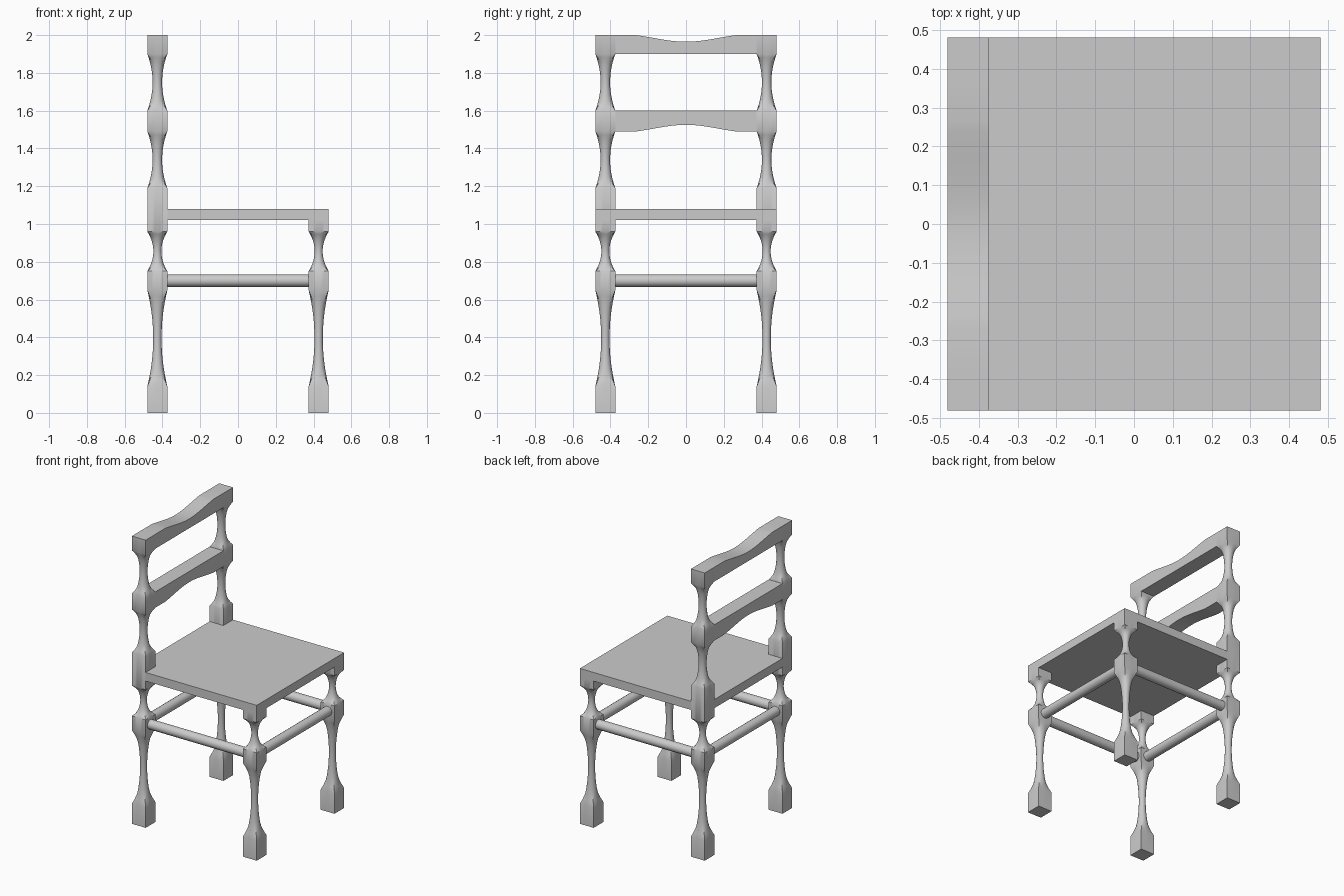
import bpy, bmesh, math
from mathutils import Vector

cube = bpy.data.objects.get("Cube")
if cube:
    bpy.data.objects.remove(cube, do_unlink=True)

wood = bpy.data.materials.new("plain grey")
wood.use_nodes = True
GREY = (0.6, 0.6, 0.6, 1)
wood.diffuse_color = GREY
wood.node_tree.nodes["Principled BSDF"].inputs["Base Color"].default_value = GREY

HALF = 0.48            # half the chair's width and depth
W = 0.053              # half the post's width
POST = HALF - W        # post centre
INNER = HALF - 2 * W   # inner face of the posts
SIDES = 24


def finish(name, bm, smooth=True):
    bmesh.ops.recalc_face_normals(bm, faces=bm.faces)
    mesh = bpy.data.meshes.new(name)
    bm.to_mesh(mesh)
    bm.free()
    mesh.materials.append(wood)
    obj = bpy.data.objects.new(name, mesh)
    bpy.context.collection.objects.link(obj)
    bpy.ops.object.select_all(action="DESELECT")
    obj.select_set(True)
    bpy.context.view_layer.objects.active = obj
    if smooth:
        bpy.ops.object.shade_smooth_by_angle(angle=math.radians(32))
    return obj


def extrude(name, points, direction):
    bm = bmesh.new()
    face = bm.faces.new([bm.verts.new(p) for p in points])
    out = bmesh.ops.extrude_face_region(bm, geom=[face])
    moved = [v for v in out["geom"] if isinstance(v, bmesh.types.BMVert)]
    bmesh.ops.translate(bm, verts=moved, vec=Vector(direction))
    return finish(name, bm)


def ring(bm, x, y, z, r, square):
    """Cross-section that blends from a circle to a square."""
    verts = []
    for i in range(SIDES):
        a = math.tau * (i + 0.0) / SIDES
        c, s = math.cos(a), math.sin(a)
        k = 1 + square * (1 / max(abs(c), abs(s)) - 1)
        verts.append(bm.verts.new((x + r * k * c, y + r * k * s, z)))
    return verts


def post(name, x, y, blocks, waists):
    """Square blocks joined by turned hourglass sections."""
    bm = bmesh.new()
    rings = []
    for i, (low, high) in enumerate(blocks):
        rings += [ring(bm, x, y, low, W, 1), ring(bm, x, y, high, W, 1)]
        if i < len(waists):
            top = blocks[i + 1][0]
            for j in range(1, 16):
                t = j / 16
                u = abs(2 * t - 1)
                r = waists[i] + (W - waists[i]) * u ** 2
                square = max(0, (u - 0.7) / 0.3)
                rings.append(ring(bm, x, y, high + (top - high) * t, r, square))
    for a, b in zip(rings, rings[1:]):
        for i in range(SIDES):
            j = (i + 1) % SIDES
            bm.faces.new((a[i], a[j], b[j], b[i]))
    bm.faces.new(rings[0])
    bm.faces.new(rings[-1])
    return finish(name, bm)


def rung(name, start, end, radius=0.033):
    start, end = Vector(start), Vector(end)
    bm = bmesh.new()
    bmesh.ops.create_cone(bm, cap_ends=True, segments=16, radius1=radius,
                          radius2=radius, depth=(end - start).length)
    turn = (end - start).to_track_quat("Z", "Y").to_matrix()
    bmesh.ops.rotate(bm, verts=bm.verts, matrix=turn)
    bmesh.ops.translate(bm, verts=bm.verts, vec=(start + end) / 2)
    return finish(name, bm)


def rail(name, flat, edge, bow):
    """Back rail with one straight edge and one bowed edge."""
    span, n = 0.265, 20
    curve = [(-INNER, edge)]
    for i in range(n + 1):
        u = 2 * i / n - 1
        curve.append((u * span, edge + bow * (0.5 * (1 - u * u) + 0.25 * (1 + math.cos(math.pi * u)))))
    curve.append((INNER, edge))
    outline = curve + [(INNER, flat), (-INNER, flat)]
    return extrude(name, [(-HALF, y, z) for y, z in outline], (2 * W, 0, 0))


# Four posts: short in front (+x), tall behind (-x)
lower = [(0, 0.14), (0.65, 0.75)]
for side, s in (("left", 1), ("right", -1)):
    post("seat_front_leg_" + side, POST, s * POST, lower + [(0.96, 1.02)], [0.022, 0.021])
    post("back_post_" + side, -POST, s * POST,
         lower + [(0.96, 1.19), (1.49, 1.6), (1.9, 2.0)], [0.022, 0.021, 0.025, 0.025])
    rung("side_rung_" + side, (-INNER - 0.01, s * POST, 0.7), (INNER + 0.01, s * POST, 0.7))

# Rungs across the front and back of the seat
for name, s in (("front_rung", 1), ("back_rung", -1)):
    rung(name, (s * POST, -INNER - 0.01, 0.7), (s * POST, INNER + 0.01, 0.7))

# Seat slab, notched around the back posts
H, N = HALF, INNER
outline = [(H, -H), (H, H), (-N, H), (-N, N), (-H, N), (-H, -N), (-N, -N), (-N, -H)]
extrude("seat", [(x, y, 1.02) for x, y in outline], (0, 0, 0.06))

# Back rails
rail("crest_rail", 1.9, 2.0, -0.035)
rail("middle_rail", 1.6, 1.49, 0.035)
